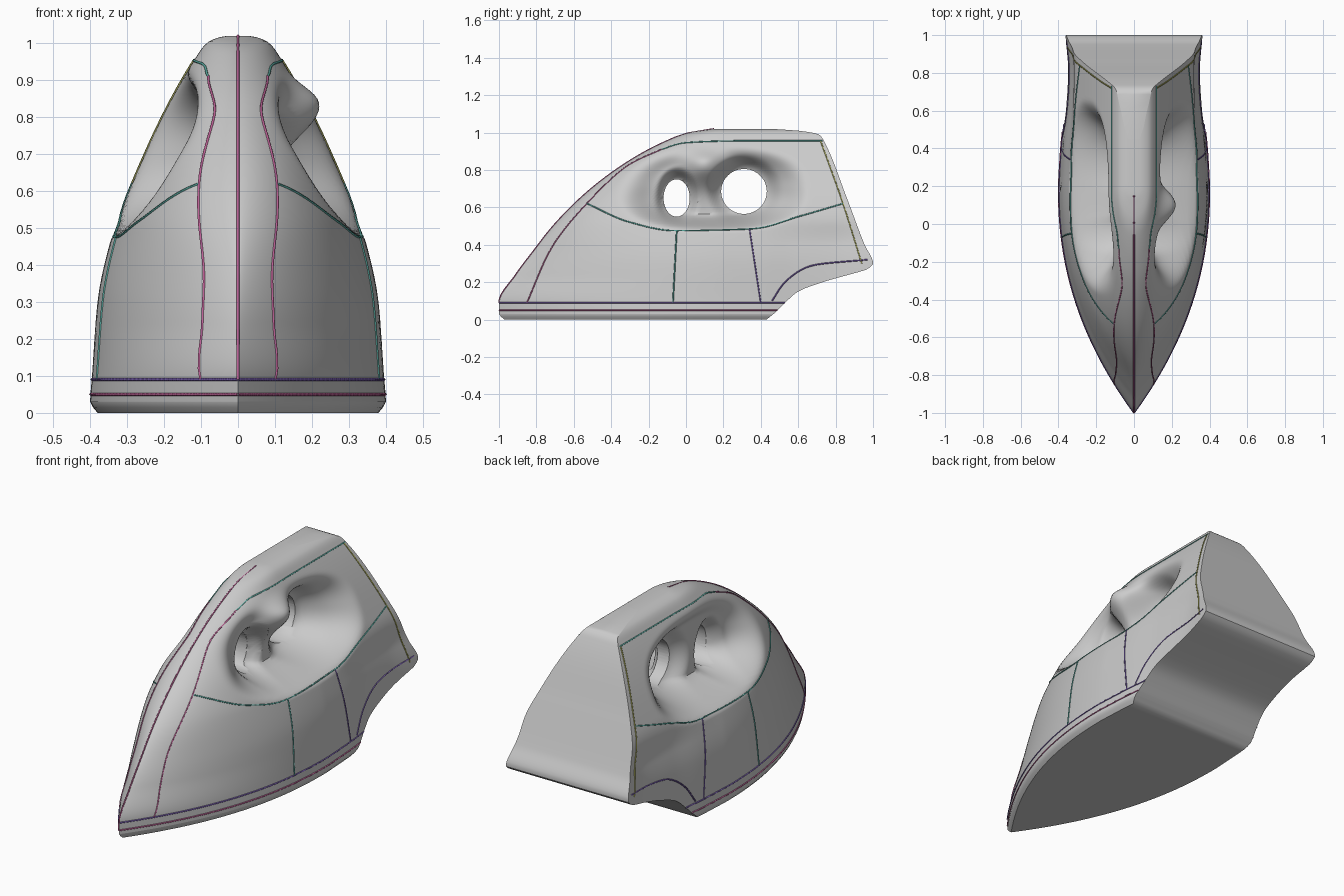
import bpy, bmesh, math
from mathutils import Vector

if "Cube" in bpy.data.objects:
    bpy.data.objects.remove(bpy.data.objects["Cube"])


def spline(keys, v):
    """Smooth monotone interpolation through (position, value) keys."""
    n = len(keys)
    if v <= keys[0][0]:
        return keys[0][1]
    if v >= keys[-1][0]:
        return keys[-1][1]
    d = [(keys[i + 1][1] - keys[i][1]) / (keys[i + 1][0] - keys[i][0]) for i in range(n - 1)]

    def slope(i):
        if i == 0 or i == n - 1:
            return d[min(i, n - 2)]
        a, b = d[i - 1], d[i]
        return 2 * a * b / (a + b) if a * b > 0 else 0.0

    i = max(k for k in range(n - 1) if keys[k][0] <= v)
    w = keys[i + 1][0] - keys[i][0]
    t = (v - keys[i][0]) / w
    return (keys[i][1] * (1 + 2 * t) * (1 - t) ** 2 + keys[i + 1][1] * t * t * (3 - 2 * t)
            + w * (slope(i) * t * (1 - t) ** 2 - slope(i + 1) * t * t * (1 - t)))


def smooth(a, b, v):
    t = max(0.0, min(1.0, (v - a) / (b - a)))
    return t * t * (3 - 2 * t)


# Side outline and width, all as functions of height
FRONT = [(0, -.97), (.03, -1), (.09, -1), (.24, -.91), (.36, -.82), (.5, -.71), (.68, -.53),
         (.85, -.3), (.965, -.08), (1.0, .02), (1.02, .15)]
BACK = [(0, .43), (.04, .48), (.09, .53), (.15, .6), (.2, .73), (.24, .87), (.27, .97),
        (.3, 1.0), (.4, .955), (.65, .86), (.95, .74), (.99, .71), (1.01, .6), (1.02, .45)]
WIDTH = [(0, .38), (.03, .4), (.1, .395), (.3, .38), (.5, .335), (.6, .295), (.8, .205),
         (.96, .115), (1.0, .085), (1.015, .055), (1.02, .03)]
WAIST = [(.2, 1), (.4, .97), (.6, .92), (.8, .9), (1, .95)]
TOP = 1.02
# Handle openings: centre y, z and radii
HOLES = [(-.05, .65, .07, .1), (.31, .685, .122, .12)]


def half_width(y, z, side):
    """Half thickness of the iron at a side-view position."""
    yf = spline(FRONT, z)
    s = max(0.0, min(1.0, (y - yf) / (.2 - yf)))
    nose = (1 - (1 - s) ** 2.2) ** (1 - .45 * smooth(.1, .7, z))
    waist = spline(WAIST, y)
    waist += (1 - waist) * smooth(.4, .6, z)
    outer = spline(WIDTH, z) * nose * waist
    # scooped hand recess
    r = (abs((y - .14) / .52) ** 2.6 + abs((z - .705) / .235) ** 2.6) ** (1 / 2.6)
    m = 1 - smooth(.58, 1.0, r)
    k = min(smooth(.9, 1.7, math.hypot((y - a) / c, (z - b) / e)) for a, b, c, e in HOLES)
    inner = .03 + .065 * k
    if side > 0:  # thumb bulge on one side of the middle post
        inner += .125 * math.exp(-((y - .1) / .12) ** 2 - ((z - .83) / .11) ** 2) * (.3 + .7 * k)
    return outer + (inner - outer) * m


# Body: horizontal rings lofted upward
N, ROWS = 100, 84
heights = sorted([TOP * (1 - (1 - i / ROWS) ** 1.25) for i in range(ROWS + 1)] + [.03, .05])
bm = bmesh.new()
rings = []
for z in heights:
    yf, yb = spline(FRONT, z), spline(BACK, z)
    ys = [yf + (yb - yf) * (j / N) ** 1.35 for j in range(N + 1)]
    ring = [bm.verts.new((0, yf, z))]
    ring += [bm.verts.new((half_width(y, z, 1), y, z)) for y in ys[1:]]
    ring += [bm.verts.new((-half_width(y, z, -1), y, z)) for y in reversed(ys[1:])]
    rings.append(ring)
for a, b in zip(rings, rings[1:]):
    for j in range(len(a)):
        k = (j + 1) % len(a)
        bm.faces.new((a[j], a[k], b[k], b[j]))
bm.faces.new(rings[0][::-1])
bm.faces.new(rings[-1])
bmesh.ops.recalc_face_normals(bm, faces=bm.faces)
me = bpy.data.meshes.new("iron_body")
bm.to_mesh(me)
bm.free()
body = bpy.data.objects.new("iron_body", me)
bpy.context.collection.objects.link(body)

# Two openings through the handle
cutters = []
for a, b, c, e in HOLES:
    bpy.ops.mesh.primitive_cylinder_add(vertices=48, radius=1, depth=1, location=(0, a, b),
                                        rotation=(0, math.pi / 2, 0))
    cut = bpy.context.object
    cut.name = "handle_opening_cutter"
    cut.scale = (e, c, 1)
    cut.hide_render = True
    mod = body.modifiers.new("opening", 'BOOLEAN')
    mod.operation, mod.solver, mod.object = 'DIFFERENCE', 'EXACT', cut
    cutters.append(cut)
bpy.ops.object.select_all(action='DESELECT')
bpy.context.view_layer.objects.active = body
body.select_set(True)
for mod in list(body.modifiers):
    bpy.ops.object.modifier_apply(modifier=mod.name)
for cut in cutters:
    bpy.data.objects.remove(cut)
bpy.ops.object.shade_smooth_by_angle(angle=math.radians(40))


# Thin coloured seam lines following the surface
def seam(name, points, color):
    cu = bpy.data.curves.new(name, 'CURVE')
    cu.dimensions = '3D'
    cu.bevel_depth = .004
    cu.bevel_resolution = 0
    sp = cu.splines.new('POLY')
    sp.points.add(len(points) - 1)
    for p, co in zip(sp.points, points):
        p.co = (*co, 1)
    mat = bpy.data.materials.new(name)
    mat.diffuse_color = (*color, 1)
    mat.use_nodes = True
    mat.node_tree.nodes["Principled BSDF"].inputs["Base Color"].default_value = mat.diffuse_color
    cu.materials.append(mat)
    bpy.context.collection.objects.link(bpy.data.objects.new(name, cu))


def side_seam(name, keys, color, count=40):
    """Seam given by side-view (y, z) keys, laid on both flanks."""
    for side in (1, -1):
        pts = []
        for i in range(count + 1):
            u = i / count * (len(keys) - 1)
            y = spline([(j, k[0]) for j, k in enumerate(keys)], u)
            z = spline([(j, k[1]) for j, k in enumerate(keys)], u)
            pts.append((side * half_width(y, z, side), y, z))
        seam(name, pts, color)


TEAL, PURPLE, PINK, OLIVE = (.1, .4, .35), (.2, .12, .45), (.5, .12, .3), (.4, .4, .1)
side_seam("sole_upper_seam", [(-1, .09), (-.8, .09), (-.3, .09), (.53, .09)], PURPLE, 60)
side_seam("sole_lower_seam", [(-1, .05), (-.8, .05), (-.3, .05), (.49, .05)], PINK, 60)
side_seam("nose_crease", [(-.85, .09), (-.72, .38), (-.53, .62), (-.3, .83), (-.13, .91)], PINK)
side_seam("recess_rim", [(-.53, .62), (-.3, .52), (-.05, .475), (.35, .485), (.6, .55), (.84, .62)], TEAL)
side_seam("handle_edge", [(-.13, .91), (0, .945), (.3, .955), (.73, .955)], TEAL)
side_seam("front_panel_seam", [(-.05, .475), (-.07, .09)], TEAL, 20)
side_seam("rear_panel_seam", [(.34, .485), (.4, .09)], PURPLE, 20)
side_seam("heel_seam", [(.46, .1), (.53, .2), (.68, .29), (.97, .32)], PURPLE, 20)
side_seam("rear_strip_seam", [(.72, .955), (.84, .62), (.94, .3)], OLIVE, 20)
zs = [.09 + (TOP - .09) * i / 40 for i in range(41)]
seam("centre_seam", [(0, spline(FRONT, z), z) for z in zs], PINK)
